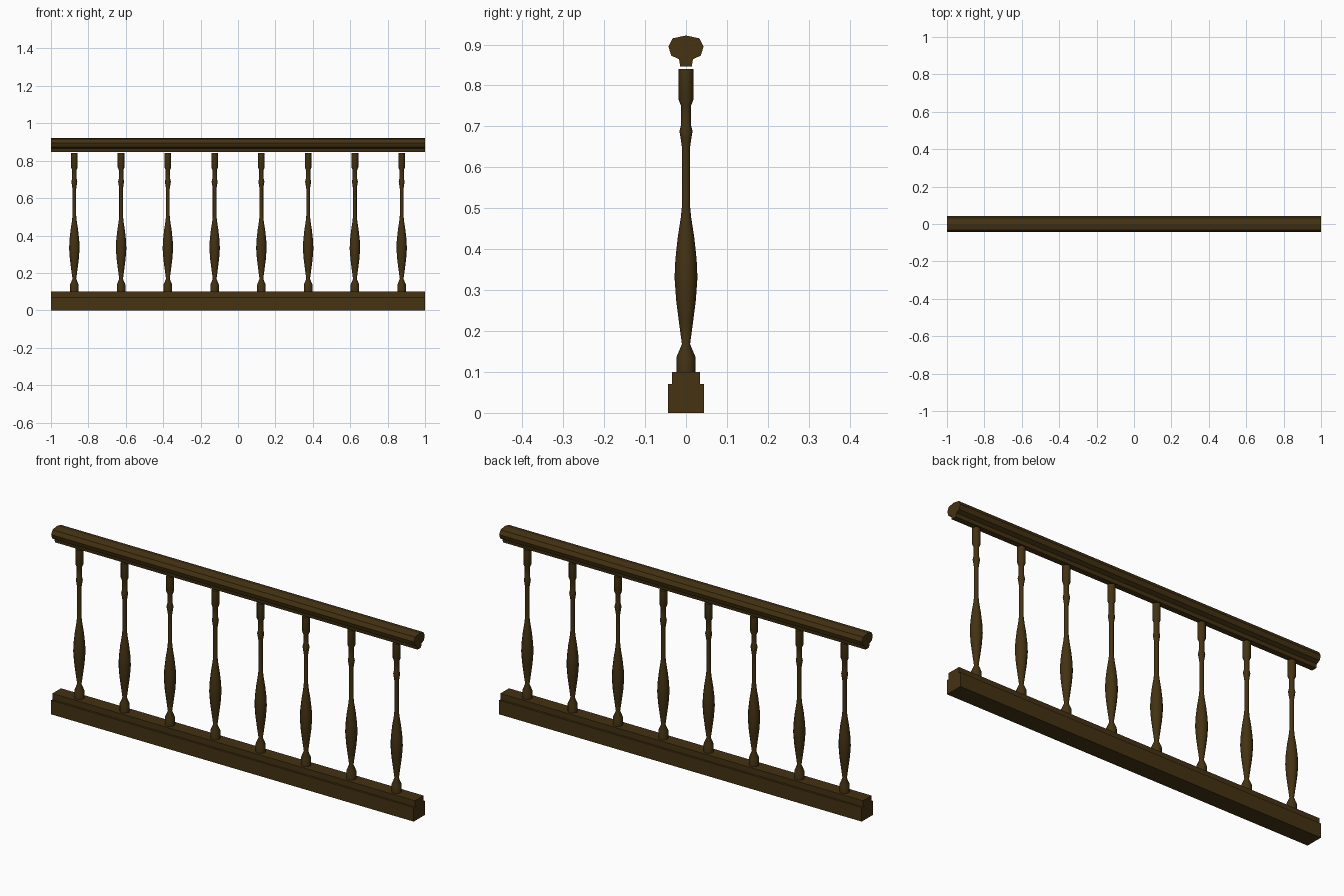
import bpy, bmesh, math

if "Cube" in bpy.data.objects:
    bpy.data.objects.remove(bpy.data.objects["Cube"])

wood = bpy.data.materials.new("dark_brown_wood")
wood.diffuse_color = (0.058, 0.032, 0.006, 1)
wood.use_nodes = True
wood.node_tree.nodes["Principled BSDF"].inputs["Base Color"].default_value = wood.diffuse_color


def finish(name, bm, smooth=None):
    bmesh.ops.recalc_face_normals(bm, faces=bm.faces)
    me = bpy.data.meshes.new(name)
    bm.to_mesh(me)
    bm.free()
    me.materials.append(wood)
    ob = bpy.data.objects.new(name, me)
    bpy.context.collection.objects.link(ob)
    if smooth:
        bpy.ops.object.select_all(action='DESELECT')
        ob.select_set(True)
        bpy.context.view_layer.objects.active = ob
        bpy.ops.object.shade_smooth_by_angle(angle=math.radians(smooth))
    return ob


def extrude_x(name, half, length=2.0, smooth=None):
    """Mirror a half (y, z) outline and run it along x."""
    outline = half + [(-y, z) for y, z in reversed(half) if y > 0]
    bm = bmesh.new()
    face = bm.faces.new([bm.verts.new((-length / 2, y, z)) for y, z in outline])
    new = bmesh.ops.extrude_face_region(bm, geom=[face], use_keep_orig=True)
    for v in new["geom"]:
        if isinstance(v, bmesh.types.BMVert):
            v.co.x += length
    return finish(name, bm, smooth)


def lathe(name, profile, sides=12):
    bm = bmesh.new()
    rings = [[bm.verts.new((r * math.cos(2 * math.pi * i / sides),
                            r * math.sin(2 * math.pi * i / sides), z))
              for i in range(sides)] for r, z in profile]
    for a, b in zip(rings, rings[1:]):
        for i in range(sides):
            j = (i + 1) % sides
            bm.faces.new((a[i], a[j], b[j], b[i]))
    bm.faces.new(rings[0])
    bm.faces.new(rings[-1])
    return finish(name, bm, 40)


# stepped bottom rail
extrude_x("bottom_rail", [(0.044, 0), (0.044, 0.07), (0.034, 0.07), (0.034, 0.10)])

# moulded handrail
extrude_x("handrail", [(0.014, 0.846), (0.017, 0.864), (0.036, 0.873), (0.043, 0.895),
                       (0.033, 0.915), (0, 0.922)])

# turned balusters
profile = [(0.023, 0.10), (0.023, 0.137), (0.010, 0.168), (0.017, 0.22), (0.024, 0.275),
           (0.028, 0.33), (0.026, 0.375), (0.020, 0.43), (0.013, 0.475), (0.010, 0.505),
           (0.010, 0.65), (0.013, 0.67), (0.016, 0.688), (0.012, 0.705), (0.012, 0.75),
           (0.018, 0.765), (0.018, 0.84)]
first = lathe("baluster_1", profile)
first.location.x = -0.875
for i in range(1, 8):
    ob = first.copy()
    ob.name = f"baluster_{i + 1}"
    ob.location.x = -0.875 + 0.25 * i
    bpy.context.collection.objects.link(ob)
